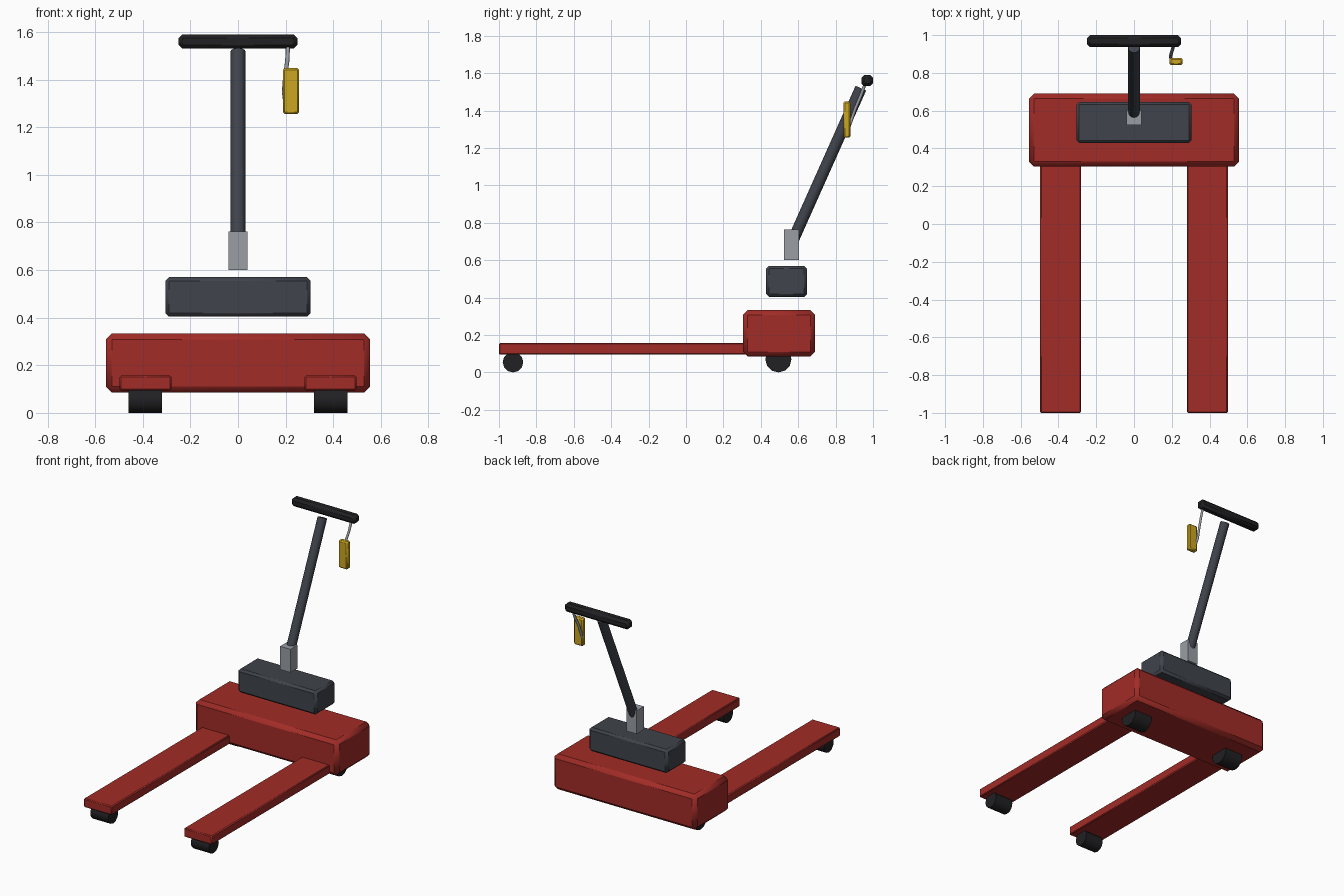
import bpy, math
from mathutils import Vector

if "Cube" in bpy.data.objects:
    bpy.data.objects.remove(bpy.data.objects["Cube"])


def material(name, rgb):
    m = bpy.data.materials.new(name)
    m.diffuse_color = (*rgb, 1)
    m.use_nodes = True
    m.node_tree.nodes["Principled BSDF"].inputs["Base Color"].default_value = m.diffuse_color
    return m


RED = material("red_paint", (0.36, 0.025, 0.02))
DARK = material("dark_grey", (0.05, 0.057, 0.07))
STEEL = material("steel", (0.32, 0.34, 0.37))
BLACK = material("rubber", (0.015, 0.015, 0.017))
YELLOW = material("yellow", (0.6, 0.38, 0.015))


def finish(name, mat, angle):
    ob = bpy.context.object
    ob.name = name
    ob.data.materials.append(mat)
    bpy.ops.object.shade_smooth_by_angle(angle=math.radians(angle))
    return ob


def box(name, lo, hi, mat, bevel=0.0):
    lo, hi = Vector(lo), Vector(hi)
    bpy.ops.mesh.primitive_cube_add(size=1, location=(lo + hi) / 2)
    ob = bpy.context.object
    ob.scale = hi - lo
    bpy.ops.object.transform_apply(location=False, rotation=False)
    if bevel:
        mod = ob.modifiers.new("bevel", "BEVEL")
        mod.width, mod.segments = bevel, 1
        bpy.ops.object.modifier_apply(modifier="bevel")
    return finish(name, mat, 40)


def cylinder(name, a, b, radius, sides, mat, angle=40):
    a, b = Vector(a), Vector(b)
    bpy.ops.mesh.primitive_cylinder_add(vertices=sides, radius=radius, depth=(b - a).length,
                                        location=(a + b) / 2)
    bpy.context.object.rotation_euler = (b - a).to_track_quat('Z', 'Y').to_euler()
    return finish(name, mat, angle)


# Chassis and motor housing
box("chassis", (-0.555, 0.305, 0.085), (0.555, 0.69, 0.333), RED, 0.025)
box("motor_housing", (-0.305, 0.428, 0.404), (0.305, 0.647, 0.57), DARK, 0.015)

# Fork arms with front rollers and rear wheels
for s, side in ((-1, "left"), (1, "right")):
    x0, x1 = sorted((s * 0.28, s * 0.497))
    box("fork_" + side, (x0, -1.0, 0.095), (x1, 0.33, 0.157), RED, 0.006)
    for part, y, r in (("front_wheel_", -0.925, 0.055), ("rear_wheel_", 0.494, 0.07)):
        cylinder(part + side, (s * 0.39 - 0.07, y, r), (s * 0.39 + 0.07, y, r), r, 12, BLACK)

# Tiller: pivot post, leaning tube, crossbar
box("pivot_post", (-0.04, 0.524, 0.6), (0.04, 0.604, 0.763), STEEL)
cylinder("tiller_tube", (0, 0.577, 0.718), (0, 0.935, 1.52), 0.031, 12, DARK)
box("grip_bar", (-0.249, 0.937, 1.53), (0.249, 1.0, 1.59), BLACK, 0.016)

# Hanging control box on its cord
box("control_box", (0.188, 0.841, 1.255), (0.257, 0.879, 1.448), YELLOW, 0.008)
curve = bpy.data.curves.new("cord", "CURVE")
curve.dimensions = "3D"
curve.bevel_depth, curve.bevel_resolution = 0.009, 1
path = [(0.21, 0.96, 1.55), (0.207, 0.935, 1.48), (0.198, 0.905, 1.41),
        (0.193, 0.885, 1.35), (0.198, 0.87, 1.31)]
spline = curve.splines.new("POLY")
spline.points.add(len(path) - 1)
for p, co in zip(spline.points, path):
    p.co = (*co, 1)
cord = bpy.data.objects.new("cord", curve)
bpy.context.collection.objects.link(cord)
curve.materials.append(STEEL)
